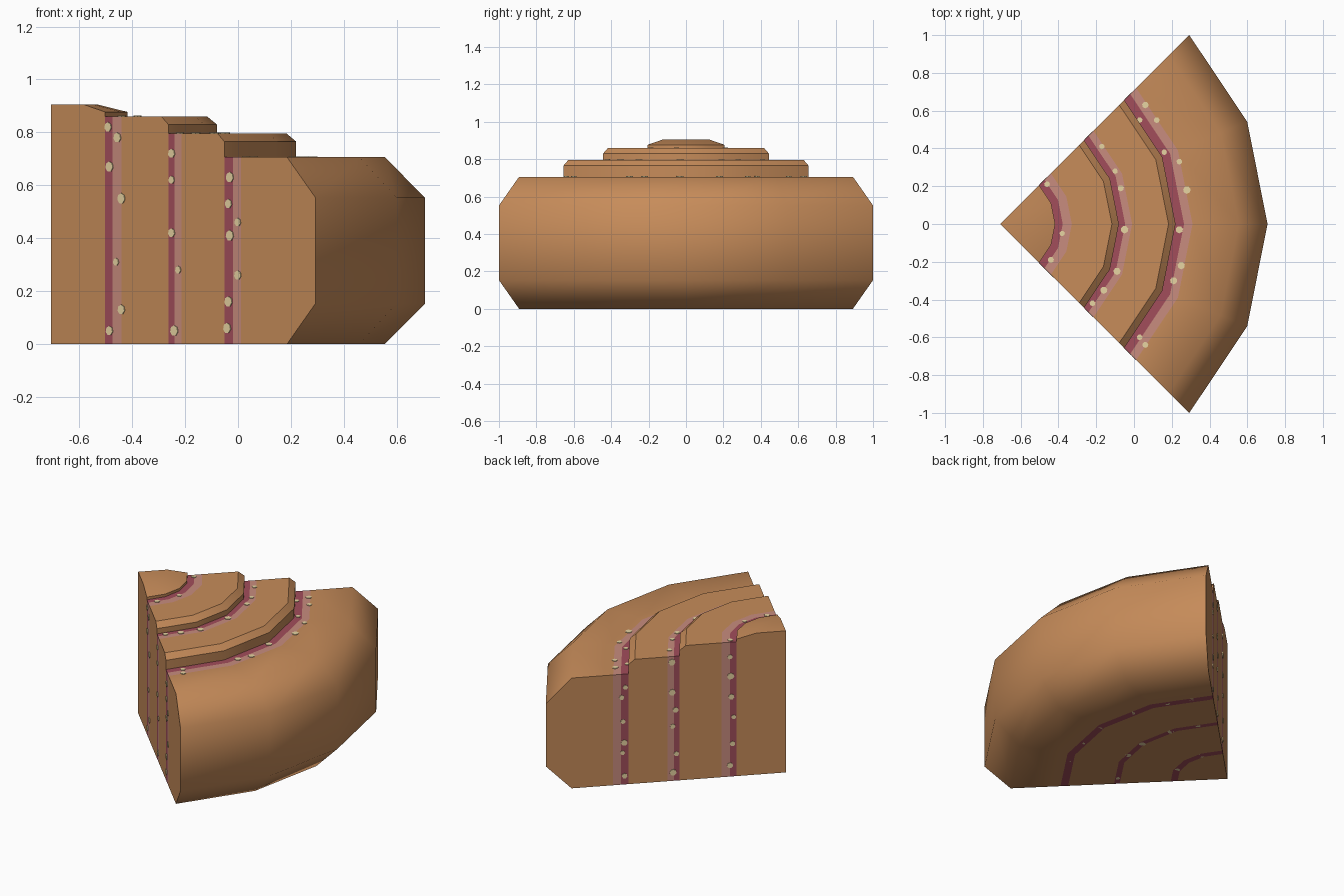
import bpy, bmesh, math, random
from mathutils import Vector

if "Cube" in bpy.data.objects:
    bpy.data.objects.remove(bpy.data.objects["Cube"])

random.seed(4)
APEX = -0.707
STEPS = 4
HALF = math.pi / 4
ANGLES = [-HALF + 2 * HALF * i / STEPS for i in range(STEPS + 1)]


def material(name, rgb):
    m = bpy.data.materials.new(name)
    m.diffuse_color = (*rgb, 1)
    m.use_nodes = True
    m.node_tree.nodes["Principled BSDF"].inputs["Base Color"].default_value = m.diffuse_color
    return m


DOUGH = material("baked dough", (0.57, 0.262, 0.102))
JAM = material("berry jam", (0.36, 0.075, 0.105))
CREAM = material("pink cream", (0.58, 0.262, 0.21))
NUT = material("pale nut", (0.80, 0.66, 0.36))


def point(r, z, t):
    return Vector((APEX + r * math.cos(t), r * math.sin(t), z))


def wedge(name, chains, mats, smooth=30):
    """Sweep (r, z) chains round the apex; chain i takes material i if present. Caps close the cut ends."""
    bm = bmesh.new()
    caps = [[], []]
    for n, chain in enumerate(chains):
        rows = [[bm.verts.new(point(r, z, t)) for r, z in chain] for t in ANGLES]
        caps[0] += rows[0]
        caps[1] += rows[-1]
        for lo, hi in zip(rows, rows[1:]):
            for i in range(len(chain) - 1):
                f = bm.faces.new((lo[i], hi[i], hi[i + 1], lo[i + 1]))
                f.material_index = min(n, len(mats) - 1)
    for verts in (caps[0], caps[1][::-1]):
        bm.faces.new(verts).material_index = len(mats) - 1
    bmesh.ops.remove_doubles(bm, verts=bm.verts[:], dist=1e-5)
    me = bpy.data.meshes.new(name)
    bm.to_mesh(me)
    bm.free()
    for m in mats:
        me.materials.append(m)
    ob = bpy.data.objects.new(name, me)
    bpy.context.collection.objects.link(ob)
    bpy.ops.object.select_all(action='DESELECT')
    ob.select_set(True)
    bpy.context.view_layer.objects.active = ob
    bpy.ops.object.shade_smooth_by_angle(angle=math.radians(smooth))
    return ob


# dough layers, from the centre outwards
wedge("dough_core", [[(0, 0), (0.29, 0)],
                     [(0.29, 0.86), (0.29, 0.877), (0.172, 0.906), (0, 0.906)]], [DOUGH])
wedge("dough_inner_ring", [[(0.378, 0), (0.627, 0)],
                           [(0.627, 0.795), (0.627, 0.83), (0.59, 0.86), (0.378, 0.86)]], [DOUGH])
wedge("dough_middle_ring", [[(0.697, 0), (0.927, 0)],
                            [(0.927, 0.706), (0.927, 0.765), (0.89, 0.796), (0.697, 0.796)]], [DOUGH])
wedge("dough_outer_ring", [[(1.017, 0), (1.262, 0), (1.414, 0.153), (1.414, 0.553),
                            (1.262, 0.706), (1.017, 0.706)]], [DOUGH], 60)

# filling spirals: jam inside, cream outside (the cream does not reach the underside)
FILLING = [("inner", 0.29, 0.33, 0.378, 0.86), ("middle", 0.627, 0.66, 0.697, 0.796),
           ("outer", 0.927, 0.972, 1.017, 0.706)]
for name, a, b, c, z in FILLING:
    wedge("jam_" + name, [[(a, 0), (b, 0)], [(b, z), (a, z)]], [JAM])
    wedge("cream_" + name, [[(b, 0), (c, 0)], [(c, z), (b, z)]], [DOUGH, CREAM])

# nut pieces, as thin discs on the filling
nuts = bmesh.new()


def nut(pos, normal):
    mat = normal.to_track_quat('Z', 'Y').to_matrix().to_4x4()
    mat.translation = pos
    r = random.uniform(0.014, 0.021)
    bmesh.ops.create_cone(nuts, cap_ends=True, segments=7, radius1=r, radius2=r, depth=0.007, matrix=mat)


UP = Vector((0, 0, 1))
TOP = [(0.86, [(-0.46, .21), (-0.38, -.05), (-0.44, -.19)]),
       (0.796, [(-.17, .41), (-.10, .28), (-.07, .19), (-.05, -.03), (-.09, -.25), (-.16, -.35), (-.22, -.42)]),
       (0.706, [(.06, .63), (.12, .55), (.03, .55), (.16, .38), (.24, .33), (.28, .18), (.24, -.03),
                (.25, -.22), (.21, -.30), (.03, -.60), (.06, -.64)])]
for z, spots in TOP:
    for x, y in spots:
        nut(Vector((x, y, z)), UP)

# front cut face: x and z of each nut
FRONT = [(-.49, .82), (-.455, .78), (-.485, .67), (-.44, .55), (-.46, .31), (-.485, .05), (-.44, .13),
         (-.25, .72), (-.25, .62), (-.25, .42), (-.225, .28), (-.24, .05),
         (-.03, .63), (-.035, .53), (0, .46), (-.03, .41), (.0, .26), (-.035, .16), (-.04, .06)]
for x, z in FRONT:
    nut(point((x - APEX) * math.sqrt(2), z, -HALF), Vector((-1, -1, 0)).normalized())

# back cut face and underside: scattered
for _, a, b, c, z in FILLING:
    for i in range(6):
        h = z * (i + random.uniform(0.25, 0.75)) / 6
        nut(point(random.uniform(a + .015, c - .015), h, HALF), Vector((-1, 1, 0)).normalized())
    count = round(a * 8)
    for i in range(count):
        t = -HALF + 2 * HALF * (i + random.uniform(0.3, 0.7)) / count
        nut(point((a + b) / 2 - 0.01 * a, 0.0035, t), -UP)

me = bpy.data.meshes.new("nut_pieces")
nuts.to_mesh(me)
nuts.free()
me.materials.append(NUT)
bpy.context.collection.objects.link(bpy.data.objects.new("nut_pieces", me))
